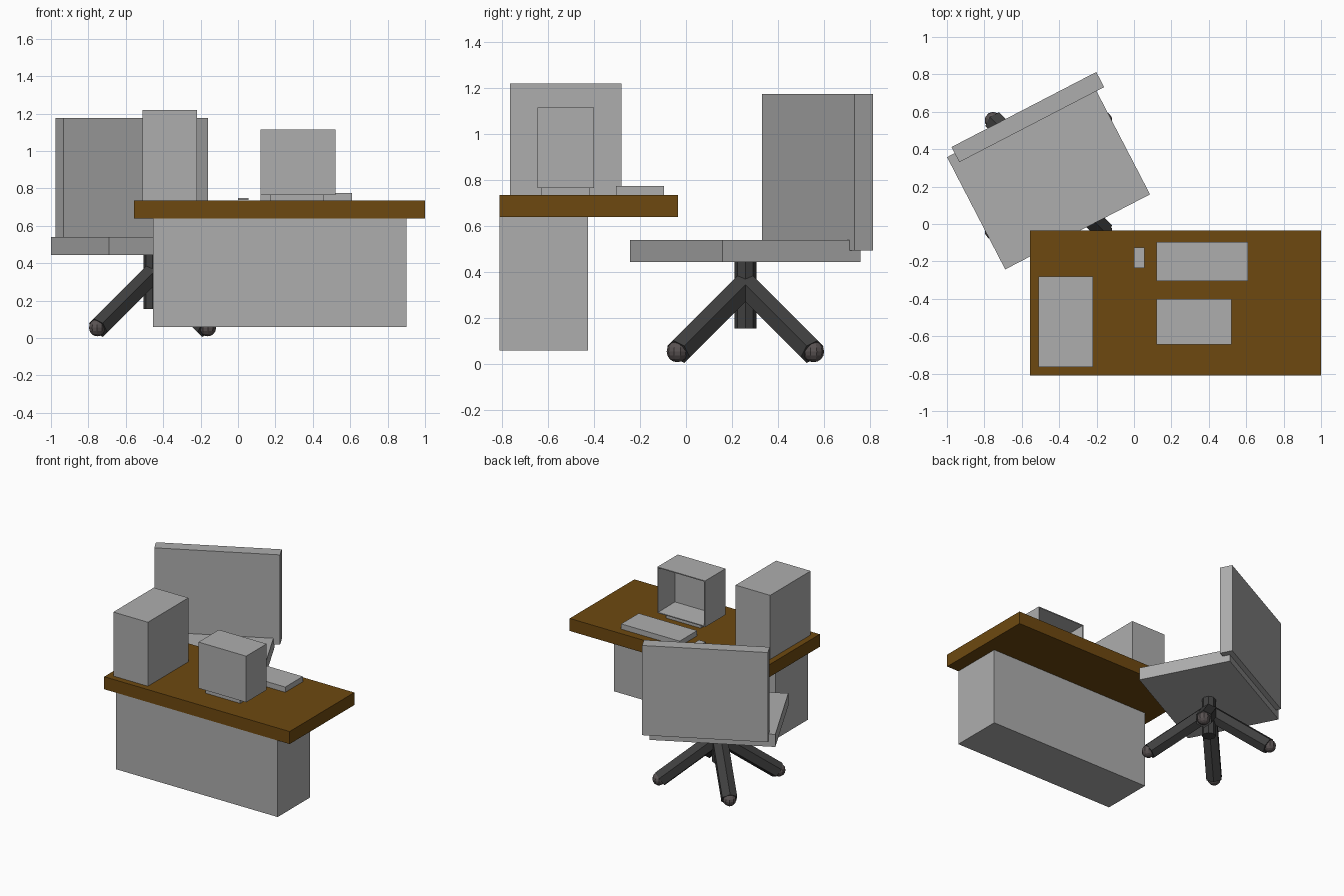
import bpy, bmesh
from math import radians
from mathutils import Vector, Matrix

cube = bpy.data.objects.get("Cube")
if cube:
    bpy.data.objects.remove(cube, do_unlink=True)


def material(name, rgb):
    m = bpy.data.materials.new(name)
    m.use_nodes = True
    m.diffuse_color = (*rgb, 1)
    m.node_tree.nodes["Principled BSDF"].inputs["Base Color"].default_value = (*rgb, 1)
    return m


GREY = material("light_grey", (0.42, 0.42, 0.42))
WOOD = material("brown_wood", (0.155, 0.066, 0.005))
DARK = material("dark_metal", (0.05, 0.05, 0.05))
WHEEL = material("wheel_grey", (0.10, 0.085, 0.085))


def finish(name, bm, mat):
    mesh = bpy.data.meshes.new(name)
    bm.to_mesh(mesh)
    bm.free()
    mesh.materials.append(mat)
    obj = bpy.data.objects.new(name, mesh)
    bpy.context.collection.objects.link(obj)
    return obj


def box_mesh(x, y, z):
    """Box from (min, max) pairs on each axis."""
    bm = bmesh.new()
    bmesh.ops.create_cube(bm, size=1)
    for v in bm.verts:
        v.co = [lo + (c + 0.5) * (hi - lo) for c, (lo, hi) in zip(v.co, (x, y, z))]
    return bm


def box(name, x, y, z, mat=GREY):
    return finish(name, box_mesh(x, y, z), mat)


def rod(name, start, end, radius, sides, mat):
    start, end = Vector(start), Vector(end)
    axis = end - start
    place = Matrix.Translation((start + end) / 2) @ axis.to_track_quat("Z", "Y").to_matrix().to_4x4()
    bm = bmesh.new()
    bmesh.ops.create_cone(bm, cap_ends=True, segments=sides, radius1=radius,
                          radius2=radius, depth=axis.length, matrix=place)
    return finish(name, bm, mat)


# Desk
box("desk_top", (-0.555, 1.0), (-0.81, -0.035), (0.64, 0.735), WOOD)
box("desk_base", (-0.455, 0.9), (-0.81, -0.425), (0.06, 0.64))

# Computer on the desk
box("computer_tower", (-0.51, -0.22), (-0.765, -0.28), (0.735, 1.22))
box("monitor_stand", (0.17, 0.46), (-0.63, -0.42), (0.735, 0.765))
box("keyboard", (0.12, 0.61), (-0.305, -0.095), (0.735, 0.775))
box("mouse", (0.0, 0.055), (-0.235, -0.125), (0.739, 0.748))

# Monitor with a tapered recess facing the chair
bm = box_mesh((0.12, 0.52), (-0.645, -0.4), (0.765, 1.115))
bm.normal_update()
screen = max(bm.faces, key=lambda f: f.calc_center_median().y)
bmesh.ops.inset_region(bm, faces=[screen], thickness=0.01)
bmesh.ops.inset_region(bm, faces=[screen], thickness=0.02)
bmesh.ops.translate(bm, verts=screen.verts, vec=(0, -0.18, 0))
finish("monitor", bm, GREY)

# Chair seat and backrest, turned together about the stem
CX, CY = -0.457, 0.258
for part in (box("chair_seat", (-0.436, 0.436), (-0.338, 0.338), (0.445, 0.54)),
             box("chair_backrest", (-0.39, 0.482), (0.284, 0.375), (0.495, 1.175))):
    part.location = (CX, CY, 0)
    part.rotation_euler.z = radians(27.4)

# Chair stem, four splayed legs and ball wheels
rod("chair_stem", (CX, CY, 0.155), (CX, CY, 0.445), 0.048, 8, DARK)
for sx, side in ((1, "left"), (-1, "right")):
    for sy, end in ((1, "back"), (-1, "front")):
        foot = Vector((CX + sx * 0.29, CY + sy * 0.29, 0.055))
        rod(f"chair_leg_{end}_{side}", (CX, CY, 0.345), foot, 0.06, 6, DARK)
        bm = bmesh.new()
        bmesh.ops.create_uvsphere(bm, u_segments=10, v_segments=8, radius=0.046)
        bmesh.ops.translate(bm, verts=bm.verts, vec=foot + Vector((sx, sy, 0)) * 0.006)
        finish(f"chair_wheel_{end}_{side}", bm, WHEEL)
